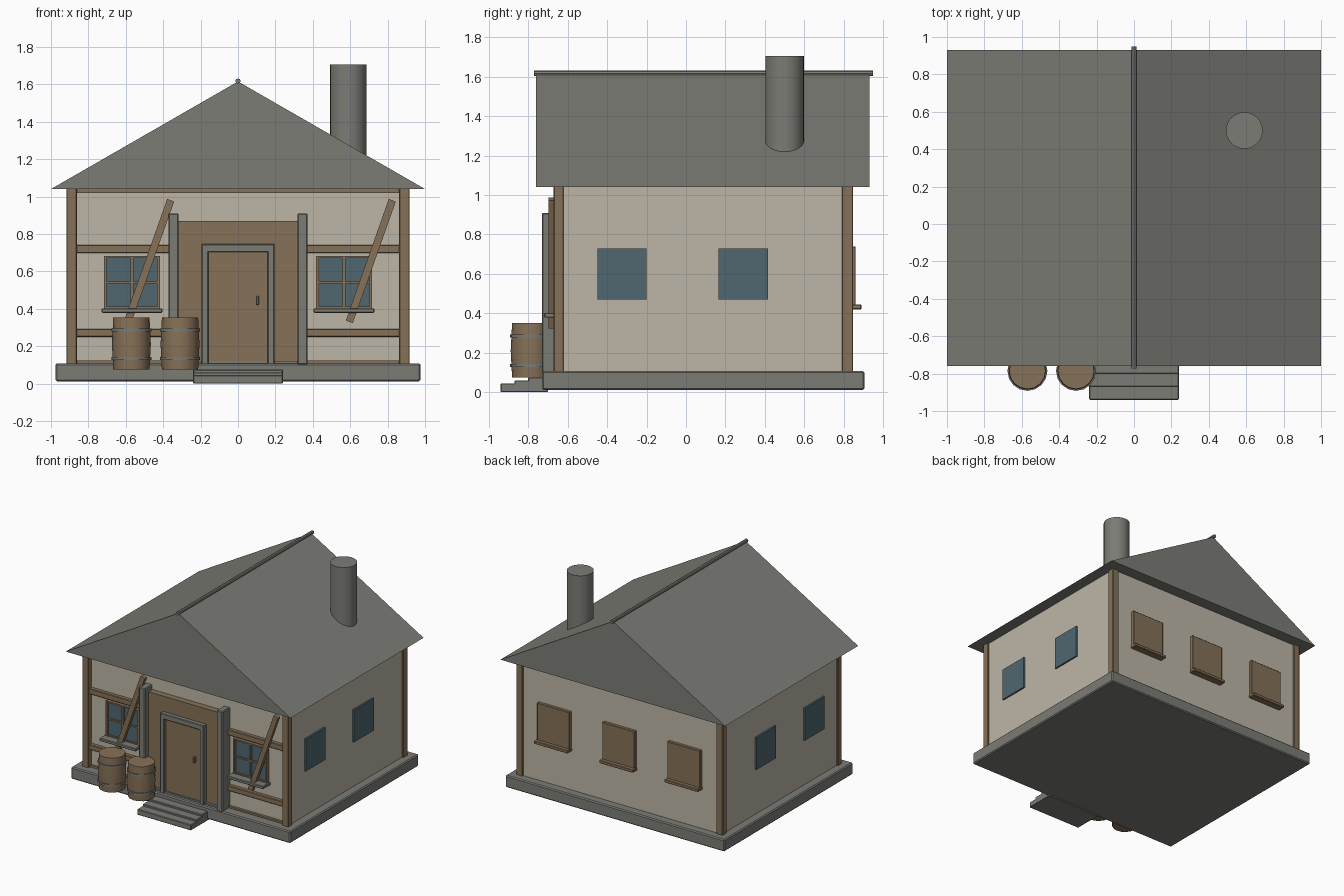
import bpy
import bmesh
from math import atan2, hypot
from mathutils import Matrix, Vector

cube = bpy.data.objects.get("Cube")
if cube:
    bpy.data.objects.remove(cube, do_unlink=True)


def material(name, rgb):
    mat = bpy.data.materials.new(name)
    mat.use_nodes = True
    mat.diffuse_color = (*rgb, 1)
    mat.node_tree.nodes["Principled BSDF"].inputs["Base Color"].default_value = (*rgb, 1)
    return mat


STONE = material("grey stone", (0.2, 0.2, 0.18))
PLASTER = material("cream plaster", (0.51, 0.47, 0.385))
WOOD = material("brown wood", (0.24, 0.165, 0.095))
GLASS = material("blue glass", (0.08, 0.135, 0.165))


def finish(name, bm, mat, bevel=0, smooth=False):
    bmesh.ops.recalc_face_normals(bm, faces=bm.faces)
    mesh = bpy.data.meshes.new(name)
    bm.to_mesh(mesh)
    bm.free()
    mesh.materials.append(mat)
    obj = bpy.data.objects.new(name, mesh)
    bpy.context.collection.objects.link(obj)
    if bevel:
        mod = obj.modifiers.new("bevel", "BEVEL")
        mod.width = bevel
        mod.segments = 1
    if smooth:
        bpy.ops.object.select_all(action="DESELECT")
        obj.select_set(True)
        bpy.context.view_layer.objects.active = obj
        bpy.ops.object.shade_smooth_by_angle()
    return obj


def box(name, xs, ys, zs, mat, bevel=0):
    """Box from its limits along each axis."""
    bm = bmesh.new()
    spans = (xs, ys, zs)
    size = Matrix.Diagonal([b - a for a, b in spans] + [1])
    place = Matrix.Translation([(a + b) / 2 for a, b in spans])
    bmesh.ops.create_cube(bm, size=1, matrix=place @ size)
    return finish(name, bm, mat, bevel)


def lathe(name, center, profile, sides, mat, smooth=True):
    """Closed turned solid from (radius, height) points."""
    bm = bmesh.new()
    rings = []
    for r, z in profile:
        circle = bmesh.ops.create_circle(bm, segments=sides, radius=r)["verts"]
        for v in circle:
            v.co += Vector((*center, z))
        rings.append(circle)
    for low, high in zip(rings, rings[1:]):
        for i in range(sides):
            j = (i + 1) % sides
            bm.faces.new((low[i], low[j], high[j], high[i]))
    bm.faces.new(rings[0])
    bm.faces.new(rings[-1])
    return finish(name, bm, mat, smooth=smooth)


# Foundation, steps and walls
box("foundation", (-0.975, 0.975), (-0.73, 0.905), (0.012, 0.108), STONE, 0.008)
for i, (front, top) in enumerate([(-0.94, 0.045), (-0.87, 0.06), (-0.8, 0.075)]):
    box(f"step_{i + 1}", (-0.24, 0.24), (front, -0.7), (0, top), STONE, 0.004)
box("walls", (-0.905, 0.905), (-0.63, 0.835), (0.1, 1.045), PLASTER)

# Gable roof as one extruded triangle
bm = bmesh.new()
tri = bm.faces.new([bm.verts.new(p) for p in ((-1, -0.76, 1.04), (1, -0.76, 1.04), (0, -0.76, 1.615))])
out = bmesh.ops.extrude_face_region(bm, geom=[tri])["geom"]
bmesh.ops.translate(bm, vec=(0, 1.69, 0), verts=[v for v in out if isinstance(v, bmesh.types.BMVert)])
bmesh.ops.holes_fill(bm, edges=bm.edges)
finish("roof", bm, STONE)

ridge = lathe("roof_ridge", (0, 0), [(0.014, -0.86), (0.014, 0.86)], 8, STONE)
ridge.matrix_world = Matrix.Translation((0, 0.088, 1.617)) @ Matrix.Rotation(-1.5708, 4, "X")
lathe("chimney", (0.59, 0.5), [(0.098, 1.12), (0.098, 1.705)], 24, STONE)

# Corner posts and framing beams, mirrored across the house
for side, s in (("left", 1), ("right", -1)):
    def span(a, b):
        return tuple(sorted((s * a, s * b)))

    box(f"front_{side}_post", span(0.862, 0.918), (-0.672, -0.62), (0.1, 1.045), WOOD, 0.004)
    box(f"back_{side}_post", span(0.862, 0.918), (0.79, 0.848), (0.1, 1.045), WOOD, 0.004)
    box(f"{side}_upper_beam", span(0.34, 0.87), (-0.66, -0.62), (0.697, 0.742), WOOD, 0.004)
    box(f"{side}_lower_beam", span(0.34, 0.87), (-0.66, -0.62), (0.25, 0.292), WOOD, 0.004)
    box(f"{side}_door_column", span(0.318, 0.372), (-0.73, -0.63), (0.1, 0.91), STONE, 0.006)
    box(f"{side}_door_jamb", span(0.158, 0.195), (-0.715, -0.63), (0.1, 0.745), STONE, 0.004)

    # Front windows
    x = s * 0.567
    box(f"{side}_front_glass", (x - 0.14, x + 0.14), (-0.645, -0.62), (0.4, 0.68), GLASS)
    for dx in (-0.142, 0, 0.142):
        box(f"{side}_window_upright", (x + dx - 0.007, x + dx + 0.007), (-0.66, -0.62), (0.4, 0.682), WOOD)
    for z in (0.405, 0.54, 0.677):
        box(f"{side}_window_rail", (x - 0.149, x + 0.149), (-0.658, -0.62), (z - 0.006, z + 0.006), WOOD)
    box(f"{side}_front_sill", (x - 0.162, x + 0.162), (-0.72, -0.62), (0.378, 0.402), STONE, 0.004)

    # Side windows
    for y in (-0.325, 0.29):
        box(f"{side}_side_window", span(0.89, 0.918), (y - 0.125, y + 0.125), (0.47, 0.73), GLASS)

box("top_beam", (-0.87, 0.87), (-0.65, -0.62), (1.018, 1.045), WOOD)
box("bottom_beam", (-0.87, 0.87), (-0.65, -0.62), (0.1, 0.122), WOOD)

# Entrance
box("door_surround", (-0.325, 0.325), (-0.68, -0.62), (0.1, 0.868), WOOD)
box("door", (-0.16, 0.16), (-0.692, -0.63), (0.115, 0.705), WOOD)
box("door_lintel", (-0.195, 0.195), (-0.715, -0.63), (0.702, 0.745), STONE, 0.004)
box("door_threshold", (-0.32, 0.32), (-0.7, -0.63), (0.1, 0.12), STONE)
box("door_handle", (0.098, 0.112), (-0.712, -0.685), (0.42, 0.467), STONE, 0.003)

# Slanted braces against the front wall
for name, x in (("right", -0.475), ("left", 0.71)):
    dx, dz = 0.23, 0.65
    brace = box(f"{name}_slanted_brace", (-0.02, 0.02), (-0.015, 0.015),
                (-hypot(dx, dz) / 2, hypot(dx, dz) / 2), WOOD)
    brace.matrix_world = Matrix.Translation((x, -0.683, 0.655)) @ Matrix.Rotation(atan2(dx, dz), 4, "Y")

# Shuttered back windows
for x in (-0.58, 0, 0.58):
    box("back_shutter", (x - 0.145, x + 0.145), (0.82, 0.86), (0.44, 0.74), WOOD, 0.004)
    box("back_sill", (x - 0.15, x + 0.15), (0.82, 0.89), (0.42, 0.445), WOOD, 0.004)

# Barrels with hoops
for i, x in enumerate((-0.57, -0.31)):
    spot = (x, -0.785)
    lathe(f"barrel_{i + 1}", spot, [(0.097, 0.075), (0.104, 0.21), (0.097, 0.352)], 16, WOOD)
    for z in (0.135, 0.285):
        lathe(f"barrel_{i + 1}_hoop", spot, [(0.107, z - 0.008), (0.107, z + 0.008)], 16, STONE)
